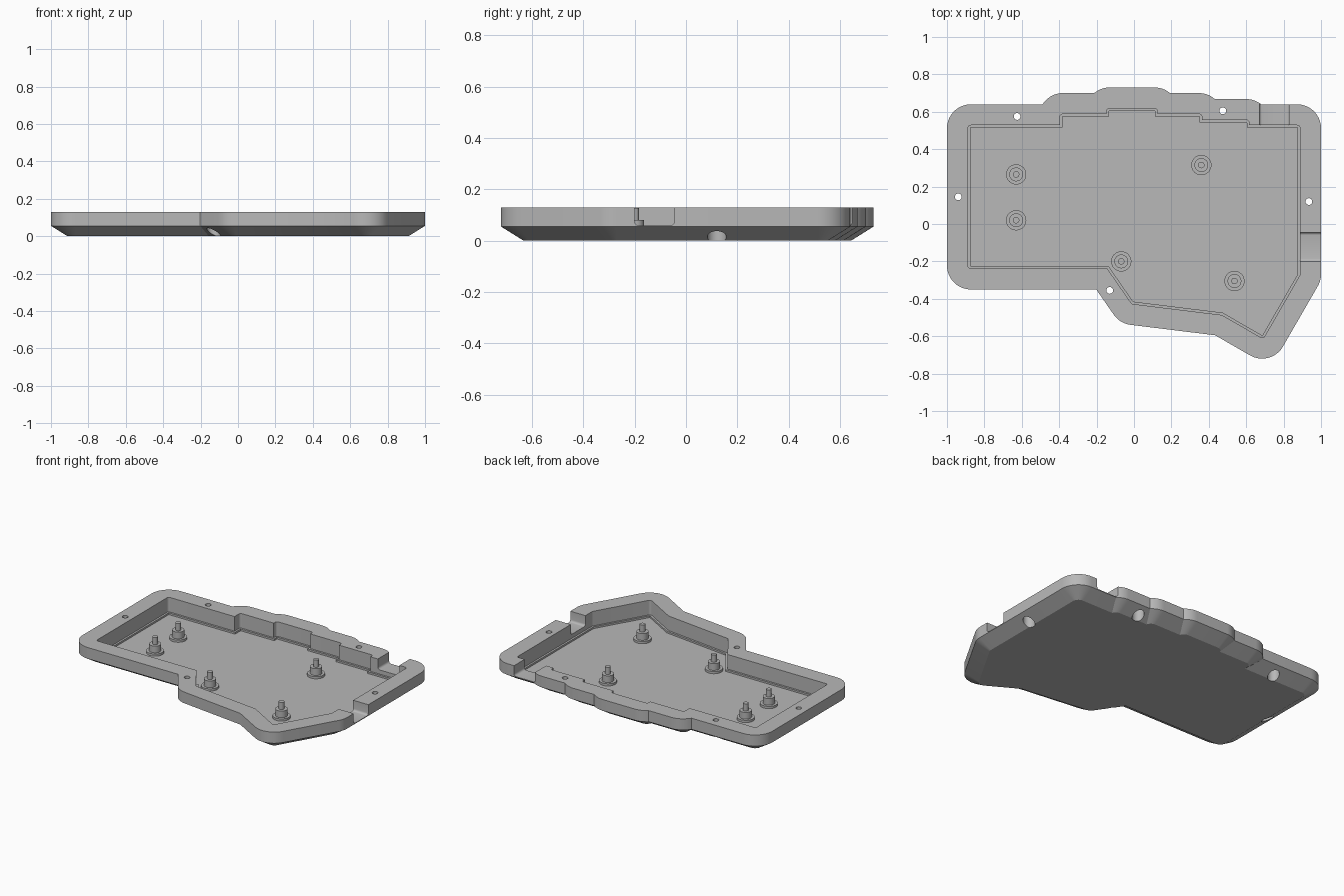
import bpy, bmesh, math

if "Cube" in bpy.data.objects:
    bpy.data.objects.remove(bpy.data.objects["Cube"], do_unlink=True)

grey = bpy.data.materials.new("plain_grey")
grey.use_nodes = True
colour = (0.48, 0.48, 0.48, 1)
grey.diffuse_color = colour
grey.node_tree.nodes["Principled BSDF"].inputs["Base Color"].default_value = colour

# Tray floor plan: plain corners, then steps (x, right y, left y) along the back
FRONT = [(-0.872, -0.222), (-0.135, -0.222), (-0.003, -0.412), (0.475, -0.471),
         (0.685, -0.592), (0.872, -0.268), (0.872, 0.512)]
STEPS = [(0.60, 0.512, 0.54), (0.347, 0.54, 0.572), (0.11, 0.572, 0.602),
         (-0.13, 0.602, 0.572), (-0.38, 0.572, 0.512)]
BACK_CORNER = (-0.872, 0.512)
SEGS = 10


def arc(x, y, r, a, b, n=SEGS):
    return [(x + r * math.cos(a + (b - a) * i / n),
             y + r * math.sin(a + (b - a) * i / n)) for i in range(n + 1)]


def outline(d):
    """Floor plan grown by d, with rounded outer corners."""
    pts = []
    corners = FRONT + [BACK_CORNER]
    for i, (x, y) in enumerate(corners):
        px, py = corners[i - 1]
        nx, ny = corners[(i + 1) % len(corners)]
        a = math.atan2(y - py, x - px) - math.pi / 2
        turn = math.atan2(ny - y, nx - x) - math.pi / 2 - a
        turn = (turn + math.pi) % (2 * math.pi) - math.pi
        if (x, y) == BACK_CORNER:
            # stepped back edge comes just before the last corner
            for sx, right, left in STEPS:
                low, high = min(right, left), max(right, left)
                s = math.asin(max(0, low + d - high) / d)
                if left > right:
                    pts.append((sx + d * math.cos(s), low + d))
                    pts += arc(sx, high, d, s, math.pi / 2)
                else:
                    pts += arc(sx, high, d, math.pi / 2, math.pi - s)
                    pts.append((sx - d * math.cos(s), low + d))
        if turn > 0:
            pts += arc(x, y, d, a, a + turn)
        else:
            m = d / math.cos(turn / 2)
            pts.append((x + m * math.cos(a + turn / 2), y + m * math.sin(a + turn / 2)))
    return pts


def loft(name, rings):
    """Skin equal-length (points, z) rings and cap both ends."""
    bm = bmesh.new()
    loops = [[bm.verts.new((x, y, z)) for x, y in pts] for pts, z in rings]
    n = len(loops[0])
    for lo, hi in zip(loops, loops[1:]):
        for i in range(n):
            j = (i + 1) % n
            bm.faces.new((lo[i], lo[j], hi[j], hi[i]))
    bm.faces.new(loops[0][::-1])
    bm.faces.new(loops[-1])
    bmesh.ops.remove_doubles(bm, verts=bm.verts, dist=0.00002)
    bmesh.ops.recalc_face_normals(bm, faces=bm.faces)
    return add_object(name, bm)


def add_object(name, bm):
    mesh = bpy.data.meshes.new(name)
    bm.to_mesh(mesh)
    bm.free()
    mesh.materials.append(grey)
    obj = bpy.data.objects.new(name, mesh)
    bpy.context.collection.objects.link(obj)
    return obj


def lathe(name, x, y, profile):
    return loft(name, [(arc(x, y, r, 0, math.tau, 32)[:-1], z) for r, z in profile])


def notch(x0, x1, y0, y1, axis):
    """Slot cutter with its two lower long edges rounded."""
    bm = bmesh.new()
    bmesh.ops.create_cube(bm, size=1)
    z0, z1 = 0.06, 0.2
    for v in bm.verts:
        v.co = (x1 if v.co.x > 0 else x0, y1 if v.co.y > 0 else y0, z1 if v.co.z > 0 else z0)
    edges = [e for e in bm.edges if all(v.co.z < 0.1 for v in e.verts)
             and abs(e.verts[0].co[axis] - e.verts[1].co[axis]) > 0.05]
    bmesh.ops.bevel(bm, geom=edges, offset=0.015, segments=4, affect='EDGES', profile=0.5)
    return add_object("notch_cutter", bm)


def smooth(obj):
    bpy.ops.object.select_all(action='DESELECT')
    obj.select_set(True)
    bpy.context.view_layer.objects.active = obj
    bpy.ops.object.shade_smooth_by_angle(angle=math.radians(25))


# Case: chamfered underside, upright wall, pocket with a narrow ledge
tray = loft("case_tray", [(outline(d), z) for d, z in
            [(0.04, 0), (0.128, 0.055), (0.128, 0.13),
             (0.016, 0.13), (0.016, 0.032), (0.003, 0.032), (0.003, 0.02)]])

# Cable notches and counterbored screw holes
cutters = [notch(0.67, 0.83, 0.50, 0.9, 1), notch(0.86, 1.2, -0.2, -0.045, 0)]
for x, y in [(-0.625, 0.575), (0.475, 0.605), (-0.94, 0.145), (0.935, 0.12), (-0.13, -0.355)]:
    cutters.append(lathe("screw_cutter", x, y,
                         [(0.037, -0.1), (0.037, 0.08), (0.018, 0.08), (0.018, 0.3)]))
bpy.context.view_layer.objects.active = tray
for cutter in cutters:
    cutter.hide_render = True
    mod = tray.modifiers.new("cut", 'BOOLEAN')
    mod.operation = 'DIFFERENCE'
    mod.solver = 'EXACT'
    mod.object = cutter
    bpy.ops.object.modifier_apply(modifier=mod.name)
    bpy.data.objects.remove(cutter, do_unlink=True)
smooth(tray)

# Standoffs: wide foot, boss and locating pin
for i, (x, y) in enumerate([(-0.63, 0.265), (-0.63, 0.02), (-0.068, -0.2),
                            (0.36, 0.315), (0.537, -0.305)]):
    post = lathe(f"standoff_{i + 1}", x, y,
                 [(0.054, 0.012), (0.054, 0.035), (0.037, 0.035),
                  (0.037, 0.08), (0.017, 0.08), (0.017, 0.128)])
    smooth(post)
